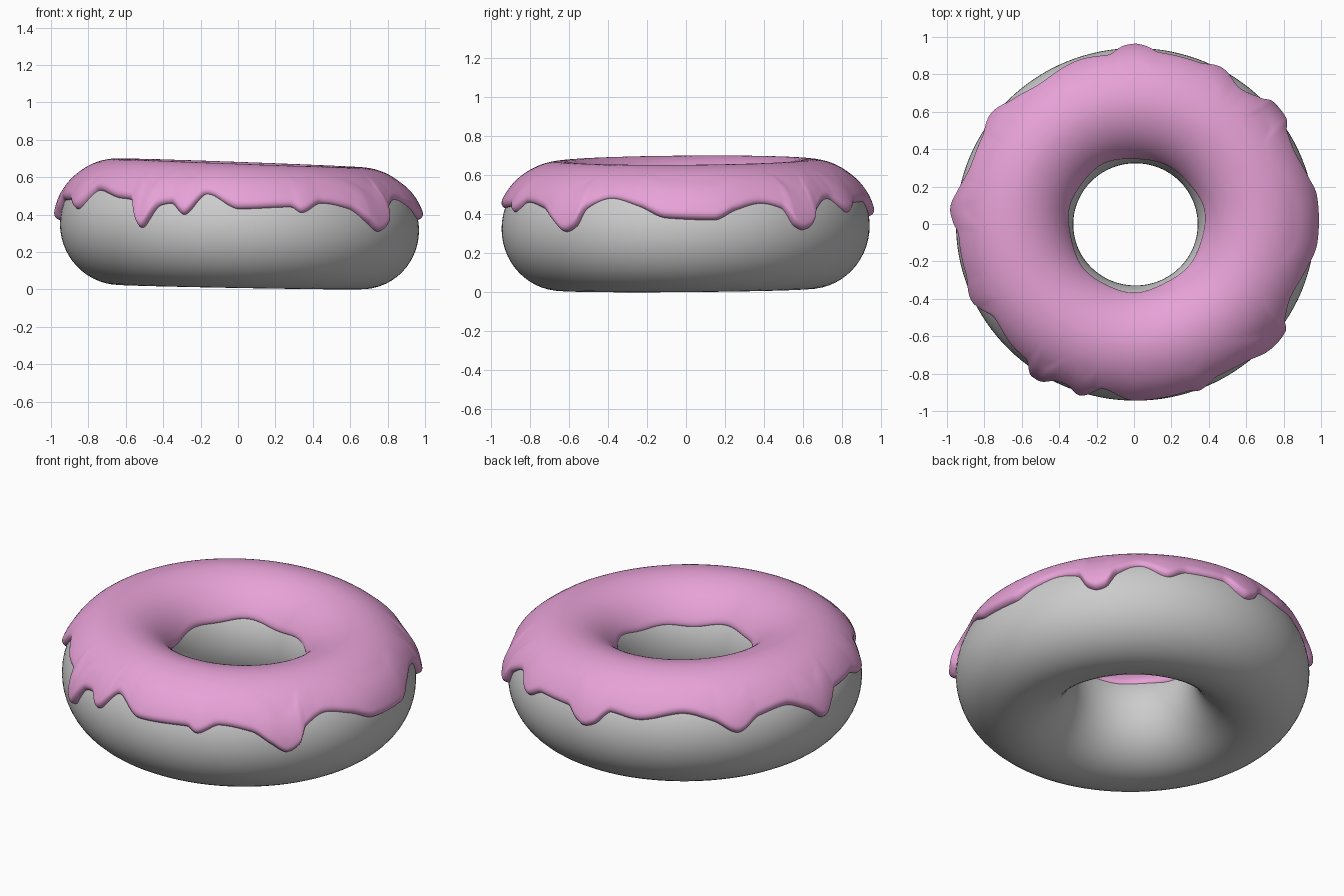
import bpy, math

if "Cube" in bpy.data.objects:
    bpy.data.objects.remove(bpy.data.objects["Cube"])

R, A, B = 0.643, 0.312, 0.32       # ring radius, tube half width, tube half height
ZC = 0.333                         # tube centre height
SX, SY, CX, CY = 1.005, 0.987, 0.008, -0.002


def tilt(x, y):
    return -0.018 * x + 0.008 * y


def ring_point(az, th, offset=0.0):
    """Point on the dough surface, pushed out along the tube section."""
    r = R + (A + offset) * math.cos(th)
    x = CX + SX * r * math.cos(az)
    y = CY + SY * r * math.sin(az)
    return (x, y, ZC + (B + offset) * math.sin(th) + tilt(x, y))


def grid_object(name, rows, close_rows):
    """Skin a list of azimuth columns that wrap around the ring."""
    n, m = len(rows), len(rows[0])
    verts = [p for row in rows for p in row]
    faces = []
    for i in range(n):
        k = (i + 1) % n
        for j in range(m if close_rows else m - 1):
            l = (j + 1) % m
            faces.append((i * m + j, k * m + j, k * m + l, i * m + l))
    mesh = bpy.data.meshes.new(name)
    mesh.from_pydata(verts, [], faces)
    mesh.polygons.foreach_set("use_smooth", [True] * len(faces))
    mesh.update()
    obj = bpy.data.objects.new(name, mesh)
    bpy.context.collection.objects.link(obj)
    return obj


# Dough ring
grid_object("dough", [[ring_point(math.tau * i / 128, math.tau * j / 56)
                       for j in range(56)] for i in range(128)], True)

# Outer icing edge: azimuth in degrees, edge height (drips and gaps)
EDGE = [(-176, .48), (-164, .48), (-155, .43), (-146, .53), (-134, .49), (-128.5, .48),
        (-122.6, .33), (-116.5, .45), (-113, .46), (-108, .40), (-101, .51),
        (-90, .43), (-73, .44), (-69.5, .41), (-62, .46), (-51.5, .43),
        (-45, .36), (-40, .31), (-36, .34), (-33, .43), (-25, .48), (-15, .44),
        (-6, .38), (9, .37), (16, .42), (25, .455), (32, .43), (36, .34),
        (39, .32), (42, .335), (45.5, .42), (53, .48), (62, .41), (69, .46),
        (82, .465), (87, .41), (90, .39), (93.5, .41), (99, .49), (108, .475),
        (124, .52), (134, .48), (142, .41), (150, .48), (160, .50), (169, .44),
        (175, .37), (179, .42)]


def edge_height(deg):
    """Monotone cubic interpolation of EDGE, wrapping at 360 degrees."""
    n = len(EDGE)
    deg = (deg - EDGE[0][0]) % 360 + EDGE[0][0]

    def key(i):
        return EDGE[i % n][0] + 360 * (i // n), EDGE[i % n][1]

    def slope(i):
        (x0, y0), (x1, y1), (x2, y2) = key(i - 1), key(i), key(i + 1)
        s0, s1 = (y1 - y0) / (x1 - x0), (y2 - y1) / (x2 - x1)
        return 0 if s0 * s1 <= 0 else 2 * s0 * s1 / (s0 + s1)

    i = max(k for k in range(n) if EDGE[k][0] <= deg)
    (x0, y0), (x1, y1) = key(i), key(i + 1)
    h = x1 - x0
    t = (deg - x0) / h
    return (y0 * (1 + 2 * t) * (1 - t) ** 2 + h * slope(i) * t * (1 - t) ** 2
            + y1 * t * t * (3 - 2 * t) + h * slope(i + 1) * t * t * (t - 1))


# Icing shell with rounded lips, thicker at the drips
AZ, STEPS, LIP = 600, 52, 0.035
columns = []
for i in range(AZ):
    az = math.tau * i / AZ
    z = edge_height(math.degrees(az))
    zo = z - tilt(0.95 * math.cos(az), 0.95 * math.sin(az))
    th0 = math.asin((zo - ZC) / B)
    zi = 0.475 + 0.012 * math.sin(3 * az + 1) + 0.008 * math.sin(7 * az)
    th1 = math.pi - math.asin((zi - ZC) / B)
    drip = min(1, max(0, (0.47 - z) / 0.11))
    col = []
    for j in range(STEPS + 1):
        th = th0 + (th1 - th0) * (0.5 - 0.5 * math.cos(math.pi * j / STEPS))
        d = max(0, min(th - th0, th1 - th)) * B
        lip = math.sqrt(max(0, 1 - (1 - min(1, d / LIP)) ** 2))
        thick = 0.024 - 0.012 * math.cos(az) * max(0, math.sin(th))
        thick += 0.015 * drip * max(0, 1 - ((th - th0) / 0.7) ** 2)
        if th > math.pi / 2:                       # thinner inside the hole
            thick *= 1 - 0.5 * (th - math.pi / 2) / (th1 - math.pi / 2)
        col.append(ring_point(az, th, -0.003 + (thick + 0.003) * lip))
    columns.append(col)
icing = grid_object("icing", columns, False)

pink = bpy.data.materials.new("pink_icing")
pink.diffuse_color = (0.80, 0.36, 0.68, 1)
pink.use_nodes = True
pink.node_tree.nodes["Principled BSDF"].inputs["Base Color"].default_value = pink.diffuse_color
icing.data.materials.append(pink)
